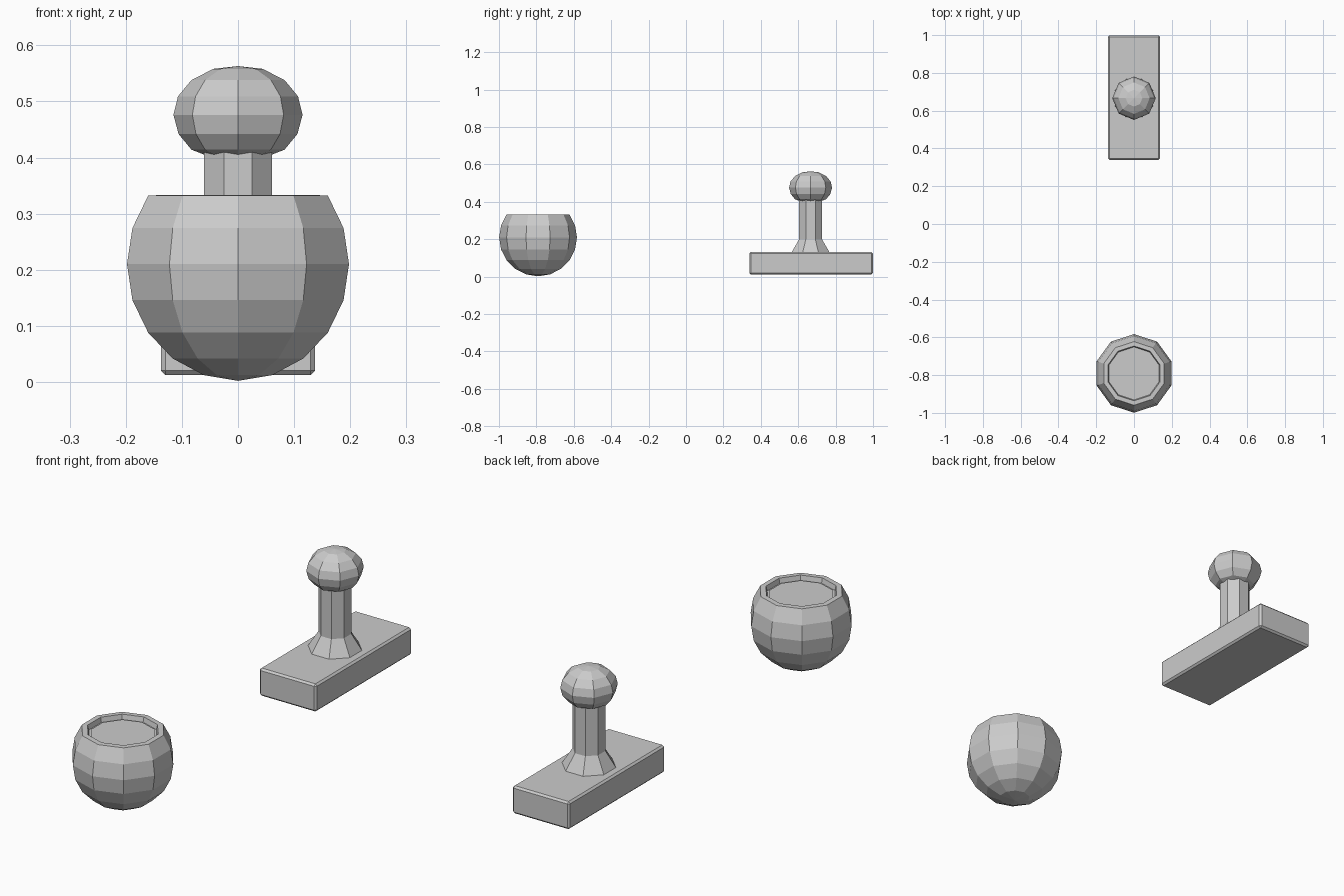
import bpy, bmesh
from math import sin, cos, pi, radians

if "Cube" in bpy.data.objects:
    bpy.data.objects.remove(bpy.data.objects["Cube"])


def finish(name, bm, loc):
    bmesh.ops.recalc_face_normals(bm, faces=bm.faces)
    mesh = bpy.data.meshes.new(name)
    bm.to_mesh(mesh)
    bm.free()
    obj = bpy.data.objects.new(name, mesh)
    obj.location = loc
    bpy.context.collection.objects.link(obj)
    return obj


def lathe(name, profile, sides, loc, turn=0.0):
    """Revolve (radius, z) points around z; radius 0 gives a pole, open ends are capped."""
    bm = bmesh.new()
    rings = []
    for r, z in profile:
        if r == 0:
            rings.append([bm.verts.new((0, 0, z))] * sides)
        else:
            rings.append([bm.verts.new((r * sin(turn + 2 * pi * i / sides),
                                        -r * cos(turn + 2 * pi * i / sides), z))
                          for i in range(sides)])
    for a, b in zip(rings, rings[1:]):
        for i in range(sides):
            j = (i + 1) % sides
            bm.faces.new(list(dict.fromkeys((a[i], a[j], b[j], b[i]))))
    for ring in (rings[0], rings[-1]):
        if ring[0] is not ring[1]:
            bm.faces.new(ring)
    return finish(name, bm, loc)


# Round pot: sphere cut at the top, with a rim and a flat recessed filling
R, CZ = 0.208, 0.21
pot = [(0, CZ - R)]
pot += [(R * cos(radians(a)), CZ + R * sin(radians(a))) for a in range(-72, 37, 18)]
pot += [(0.145, 0.333), (0.14, 0.312), (0.131, 0.312), (0.131, 0.316)]
lathe("pot", pot, 10, (0, -0.791, 0))

# Base block with a narrow bevel
bm = bmesh.new()
bmesh.ops.create_cube(bm, size=1)
bmesh.ops.scale(bm, vec=(0.274, 0.66, 0.12), verts=bm.verts)
bmesh.ops.bevel(bm, geom=bm.edges[:], offset=0.008, segments=1, affect='EDGES')
finish("base_block", bm, (0, 0.669, 0.072))

# Eight-sided stem with a flared foot
lathe("stem", [(0.11, 0.13), (0.066, 0.2), (0.066, 0.43)], 8, (0, 0.666, 0), pi / 8)

# Flattened knob on top
knob = [(0, 0.563), (0.044, 0.558), (0.083, 0.538), (0.107, 0.509), (0.115, 0.476),
        (0.106, 0.442), (0.083, 0.414), (0.06, 0.405)]
lathe("knob", knob, 8, (0, 0.666, 0))
